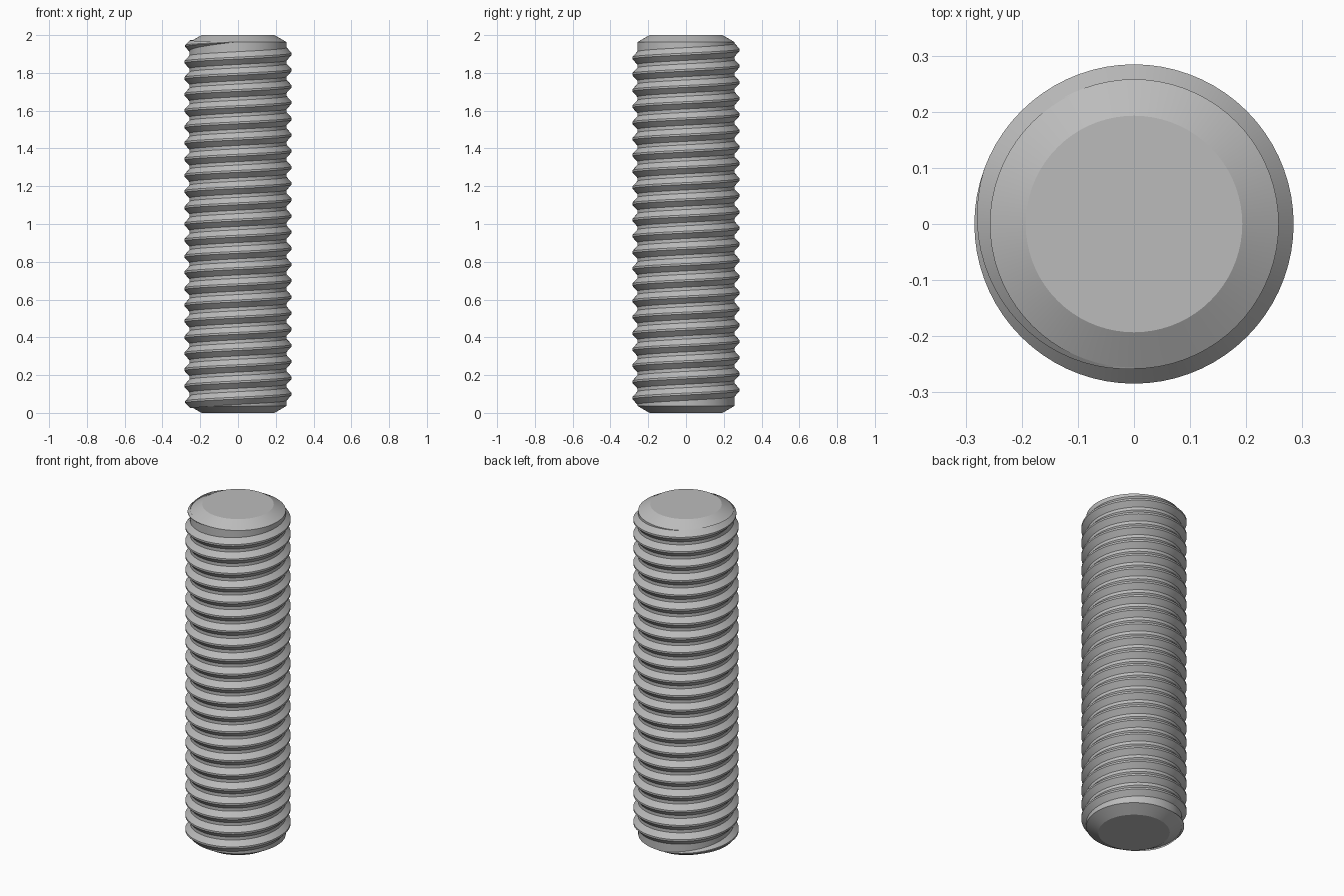
import bpy, bmesh, math

cube = bpy.data.objects.get("Cube")
if cube:
    bpy.data.objects.remove(cube, do_unlink=True)

LENGTH = 2.0
CORE_R, CREST_R, END_R = 0.258, 0.2845, 0.193
CHAMFER = 0.0375
PITCH = LENGTH * 1.5 / 35
TURNS = 22.5
SIDES = 72
START = math.pi / 2             # the thread starts at the back
FADE = math.radians(110)        # run-out length at both ends

steel = bpy.data.materials.new("grey_steel")
steel.use_nodes = True
steel.diffuse_color = (0.5, 0.5, 0.5, 1)
steel.node_tree.nodes["Principled BSDF"].inputs["Base Color"].default_value = (0.5, 0.5, 0.5, 1)


def loft(name, rings, closed):
    """Skin rows of points with quads and cap both ends."""
    bm = bmesh.new()
    rows = [[bm.verts.new(p) for p in ring] for ring in rings]
    count = len(rows[0])
    for a, b in zip(rows, rows[1:]):
        for i in range(count if closed else count - 1):
            j = (i + 1) % count
            bm.faces.new((a[i], a[j], b[j], b[i]))
    bm.faces.new(rows[0])
    bm.faces.new(rows[-1])
    bmesh.ops.recalc_face_normals(bm, faces=bm.faces)
    mesh = bpy.data.meshes.new(name)
    bm.to_mesh(mesh)
    bm.free()
    mesh.materials.append(steel)
    obj = bpy.data.objects.new(name, mesh)
    bpy.context.collection.objects.link(obj)
    bpy.ops.object.select_all(action='DESELECT')
    obj.select_set(True)
    bpy.context.view_layer.objects.active = obj
    bpy.ops.object.shade_smooth_by_angle(angle=math.radians(20))
    return obj


def polar(r, angle, z):
    return (r * math.cos(angle), r * math.sin(angle), z)


# Plain rod with a chamfer at each end
profile = [(END_R, 0), (CORE_R, CHAMFER), (CORE_R, LENGTH - CHAMFER), (END_R, LENGTH)]
loft("rod_core", [[polar(r, math.tau * i / SIDES, z) for i in range(SIDES)]
                  for r, z in profile], True)

# Right-handed helical ridge that fades into the rod at both ends
total = math.tau * TURNS
z_start = (LENGTH - PITCH * TURNS) / 2
steps = int(TURNS * SIDES)
sections = []
for s in range(steps + 1):
    turn = total * s / steps
    size = max(0.02, min(1, turn / FADE, (total - turn) / FADE))
    z = z_start + PITCH * turn / math.tau
    crest = CORE_R + (CREST_R - CORE_R) * size
    base, tip = 0.42 * PITCH * size, 0.06 * PITCH * size
    sections.append([polar(r, START + turn, z + dz) for r, dz in (
        (CORE_R - 0.002, -base), (crest, -tip), (crest, tip), (CORE_R - 0.002, base))])
loft("thread_ridge", sections, True)
